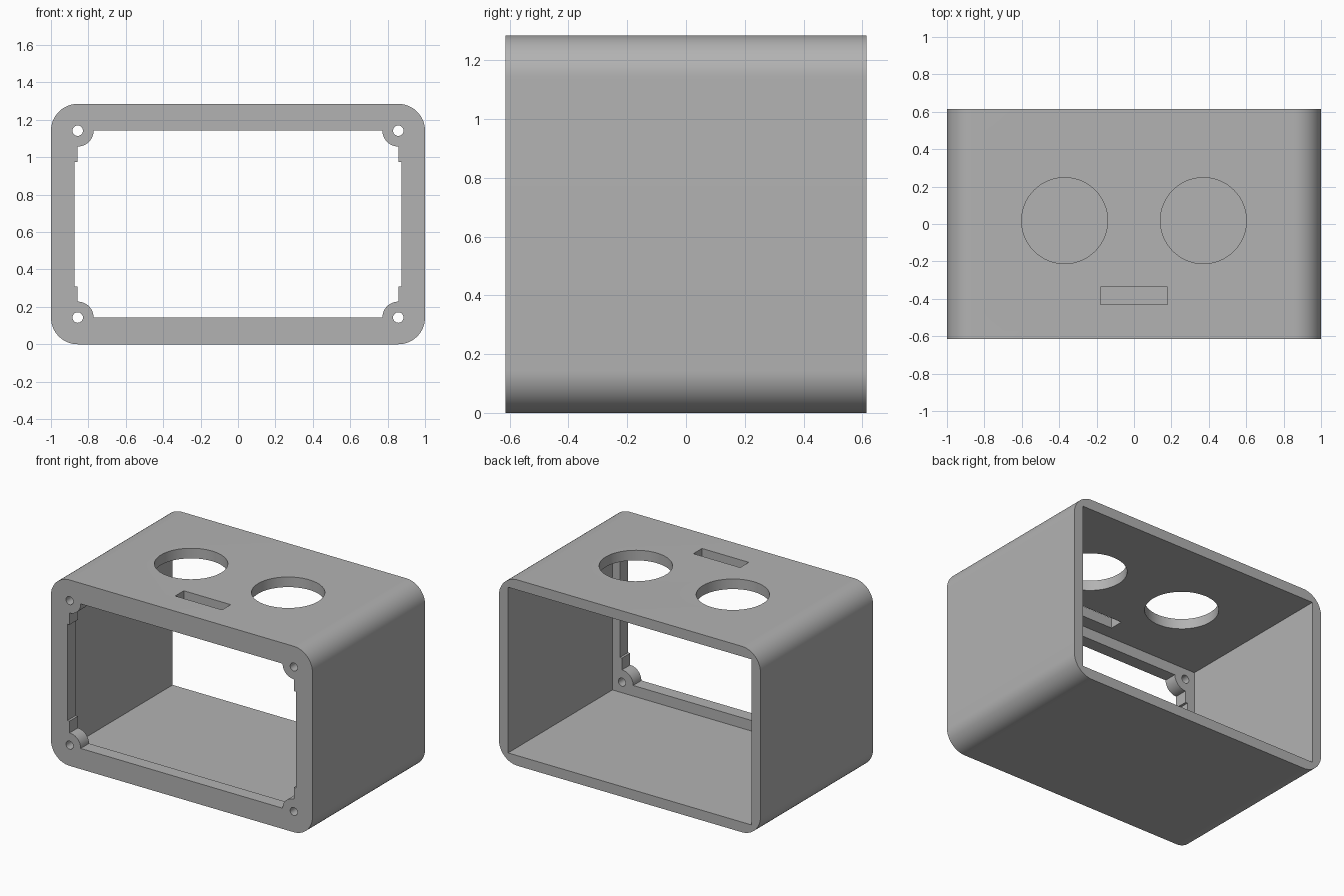
import bpy
import bmesh
from math import sin, cos, pi, radians

if "Cube" in bpy.data.objects:
    bpy.data.objects.remove(bpy.data.objects["Cube"], do_unlink=True)

HX, HY, H = 1.0, 0.615, 1.285       # half width, half depth, height
WALL, LIP, RIM = 0.07, 0.09, 0.143  # wall, lip depth, corner radius and rim
MID = H / 2

grey = bpy.data.materials.new("grey plastic")
grey.use_nodes = True
colour = (0.448, 0.448, 0.448, 1)
grey.diffuse_color = colour
grey.node_tree.nodes["Principled BSDF"].inputs["Base Color"].default_value = colour


def prism(name, points, start, end, axis="y"):
    """Extrude a closed outline along y or z."""
    bm = bmesh.new()
    place = (lambda u, v: (u, start, v)) if axis == "y" else (lambda u, v: (u, v, start))
    face = bm.faces.new([bm.verts.new(place(u, v)) for u, v in points])
    grown = bmesh.ops.extrude_face_region(bm, geom=[face])["geom"]
    verts = [g for g in grown if isinstance(g, bmesh.types.BMVert)]
    offset = (0, end - start, 0) if axis == "y" else (0, 0, end - start)
    bmesh.ops.translate(bm, verts=verts, vec=offset)
    bmesh.ops.recalc_face_normals(bm, faces=bm.faces)
    mesh = bpy.data.meshes.new(name)
    bm.to_mesh(mesh)
    bm.free()
    obj = bpy.data.objects.new(name, mesh)
    bpy.context.collection.objects.link(obj)
    return obj


def arc(cx, cy, r, a0, a1, steps):
    angles = [radians(a0 + (a1 - a0) * i / steps) for i in range(steps + 1)]
    return [(cx + r * cos(a), cy + r * sin(a)) for a in angles]


def circle(cx, cy, r, steps=64):
    return arc(cx, cy, r, 0, 360, steps)[:-1]


def rect(x0, y0, x1, y1):
    return [(x0, y0), (x1, y0), (x1, y1), (x0, y1)]


def four_fold(quarter):
    """Mirror an outline quarter, ordered from the +x side to the top."""
    back = quarter[::-1]
    loop = quarter + [(-x, z) for x, z in back]
    loop += [(-x, -z) for x, z in quarter] + [(x, -z) for x, z in back]
    return [(x, z + MID) for x, z in loop]


# Rounded housing
cx, cz = HX - RIM, MID - RIM
body = prism("housing", four_fold(arc(cx, cz, RIM, 0, 90, 16)), -HY, HY)
body.data.materials.append(grey)

# Square cavity open at the back
cutters = [prism("cavity_cutter", rect(-HX + WALL, WALL, HX - WALL, H - WALL),
                 -HY + LIP, HY + 0.1)]

# Front opening with side recesses and rounded screw bosses
opening = [(0.873, 0.333), (cx, 0.333)] + arc(cx, cz, 0.085, 270, 180, 12)
cutters.append(prism("opening_cutter", four_fold(opening), -HY - 0.1, -HY + LIP + 0.1))

# Screw holes
for sx in (-1, 1):
    for sz in (-1, 1):
        cutters.append(prism("screw_cutter", circle(sx * cx, MID + sz * cz, 0.028, 24),
                             -HY - 0.1, -HY + LIP + 0.1))

# Round holes and slot in the top
for sx in (-1, 1):
    cutters.append(prism("round_cutter", circle(sx * 0.371, 0.018, 0.23),
                         H - WALL - 0.1, H + 0.1, "z"))
cutters.append(prism("slot_cutter", rect(-0.179, -0.43, 0.179, -0.336),
                     H - WALL - 0.1, H + 0.1, "z"))

for cutter in cutters:
    cutter.hide_render = True
    mod = body.modifiers.new(cutter.name, "BOOLEAN")
    mod.operation = "DIFFERENCE"
    mod.solver = "EXACT"
    mod.object = cutter

# Bake the cuts and drop the cutters
graph = bpy.context.evaluated_depsgraph_get()
mesh = bpy.data.meshes.new_from_object(body.evaluated_get(graph))
body.modifiers.clear()
body.data = mesh
mesh.materials.clear()
mesh.materials.append(grey)
for poly in mesh.polygons:
    poly.material_index = 0
for cutter in cutters:
    bpy.data.objects.remove(cutter, do_unlink=True)

bpy.ops.object.select_all(action="DESELECT")
body.select_set(True)
bpy.context.view_layer.objects.active = body
bpy.ops.object.shade_smooth_by_angle(angle=radians(30))
